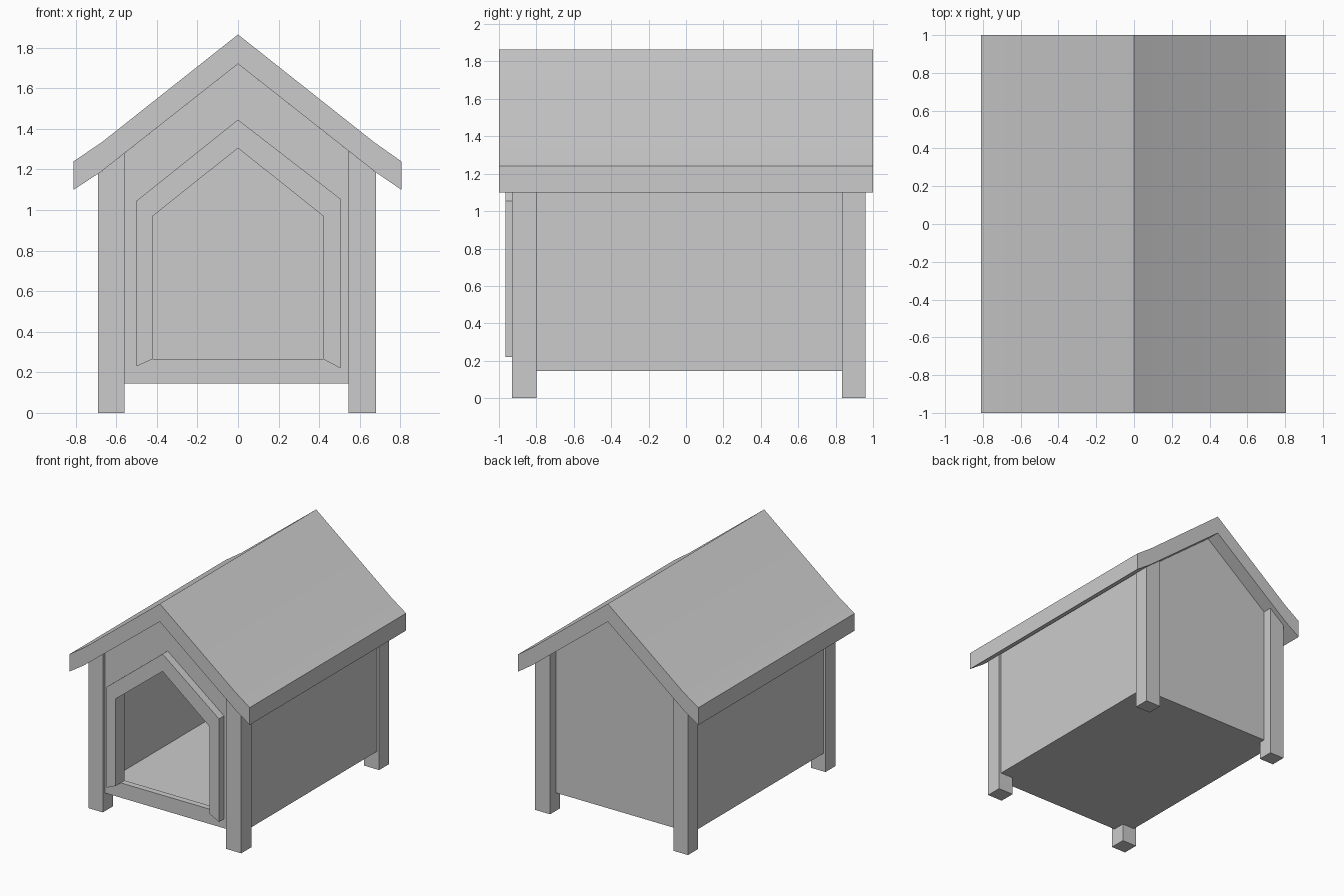
import bpy, bmesh

if "Cube" in bpy.data.objects:
    bpy.data.objects.remove(bpy.data.objects["Cube"])


def finish(name, bm):
    bmesh.ops.recalc_face_normals(bm, faces=bm.faces)
    me = bpy.data.meshes.new(name)
    bm.to_mesh(me)
    bm.free()
    ob = bpy.data.objects.new(name, me)
    bpy.context.collection.objects.link(ob)
    return ob


def prism(name, pts, y0, y1):
    """Extrude an xz profile from y0 to y1."""
    bm = bmesh.new()
    a = [bm.verts.new((x, y0, z)) for x, z in pts]
    b = [bm.verts.new((x, y1, z)) for x, z in pts]
    bm.faces.new(a)
    bm.faces.new(b)
    for i in range(len(pts)):
        j = (i + 1) % len(pts)
        bm.faces.new((a[i], a[j], b[j], b[i]))
    return finish(name, bm)


def band(name, outer, inner, y0, y1, closed):
    """Solid band between two matching xz outlines."""
    bm = bmesh.new()
    rows = [[bm.verts.new((x, y, z)) for x, z in loop]
            for loop, y in ((outer, y0), (inner, y0), (inner, y1), (outer, y1))]
    n = len(outer)
    for i in range(n if closed else n - 1):
        j = (i + 1) % n
        for k in range(4):
            r, s = rows[k], rows[(k + 1) % 4]
            bm.faces.new((r[i], r[j], s[j], s[i]))
    if not closed:
        for i in (0, n - 1):
            bm.faces.new([r[i] for r in rows])
    return finish(name, bm)


def under(x):
    """Height of the roof underside."""
    return 1.72 - 0.787 * abs(x)


def box_under_roof(name, x0, x1, z0, y0, y1):
    return prism(name, [(x0, z0), (x1, z0), (x1, under(x1)), (x0, under(x0))], y0, y1)


# Roof slab with softly flared eaves
top = [(-0.81, 1.24), (-0.67, 1.335), (0, 1.865), (0.67, 1.335), (0.805, 1.24)]
bottom = [(0.805, 1.10), (0.68, 1.185), (0, 1.72), (-0.68, 1.185), (-0.81, 1.10)]
roof = prism("roof", top + bottom, -1, 1)
bpy.context.view_layer.objects.active = roof
roof.select_set(True)
bpy.ops.object.shade_smooth_by_angle()
roof.select_set(False)

# Corner posts with sloped tops
for end, y0, y1 in (("front", -0.93, -0.80), ("back", 0.835, 0.96)):
    box_under_roof(end + "_left_post", -0.69, -0.56, 0, y0, y1)
    box_under_roof(end + "_right_post", 0.545, 0.68, 0, y0, y1)

# Gable walls, the front one with a doorway
L, R, B = -0.67, 0.66, 0.145
gable = [(L, B), (L, under(L)), (0, 1.72), (R, under(R)), (R, B)]
door = [(-0.42, 0.265), (-0.42, 0.97), (0, 1.305), (0.42, 0.97), (0.42, 0.265)]
band("front_wall", gable, door, -0.90, -0.85, True)
prism("back_wall", gable, 0.835, 0.885)

# Side walls and floor
box_under_roof("left_wall", L, L + 0.05, B, -0.85, 0.835)
box_under_roof("right_wall", R - 0.05, R, B, -0.85, 0.835)
prism("floor", [(L + 0.05, B), (R - 0.05, B), (R - 0.05, 0.185), (L + 0.05, 0.185)],
      -0.85, 0.835)

# Door trim, open at the sill
trim = [(-0.50, 0.23), (-0.50, 1.045), (0, 1.445), (0.505, 1.055), (0.505, 0.22)]
band("door_trim", trim, door, -0.965, -0.90, False)
